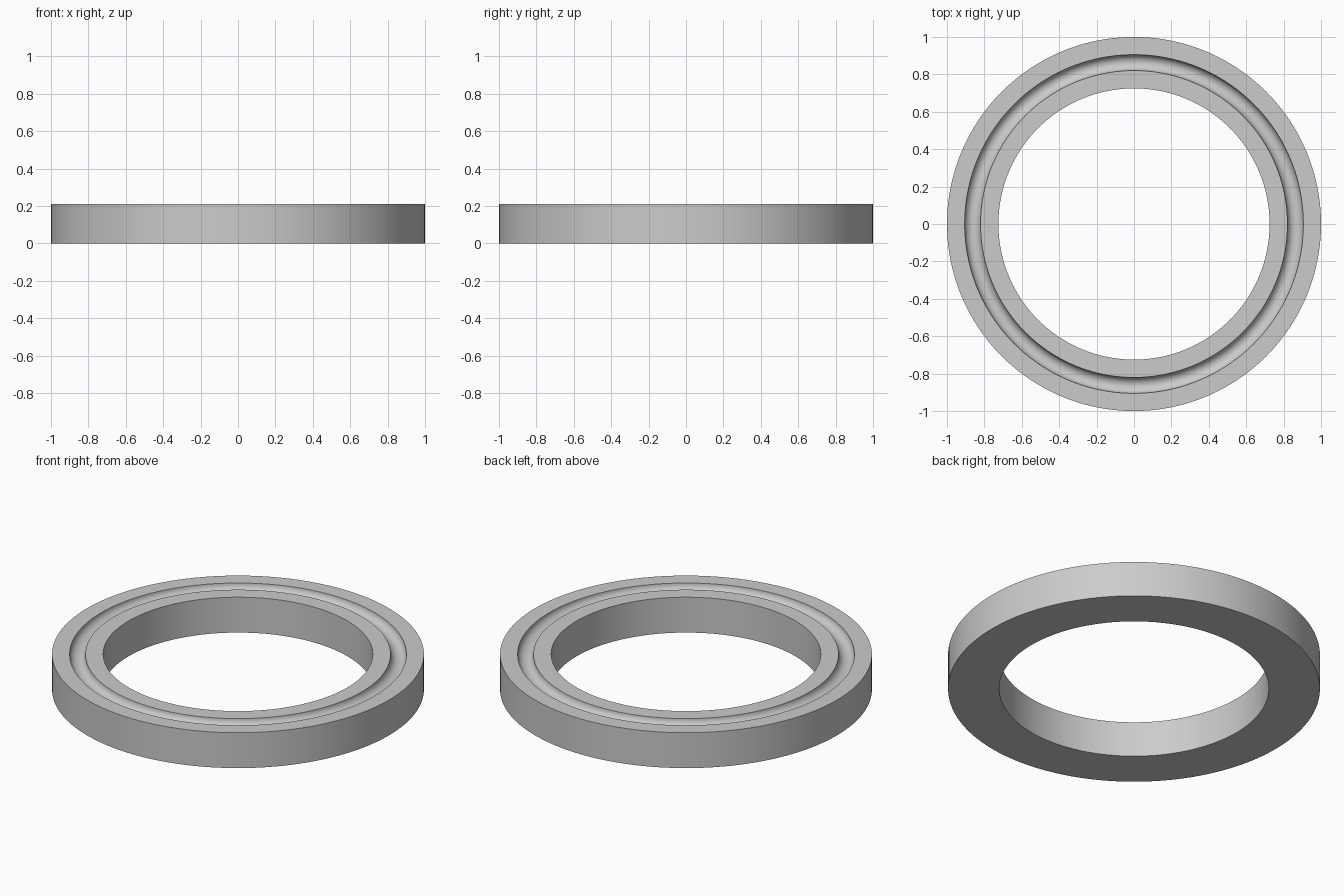
import bpy
import bmesh
from math import cos, sin, pi, radians

cube = bpy.data.objects.get("Cube")
if cube:
    bpy.data.objects.remove(cube, do_unlink=True)

OUTER, INNER, HEIGHT = 1.0, 0.725, 0.21
GROOVE_MID, GROOVE_RADIUS = 0.863, 0.0425
SEGMENTS, ARC_STEPS = 160, 24

# Plain grey metal
steel = bpy.data.materials.new("grey_steel")
steel.use_nodes = True
colour = (0.6, 0.6, 0.6, 1)
steel.diffuse_color = colour
steel.node_tree.nodes["Principled BSDF"].inputs["Base Color"].default_value = colour

# Cross-section: square ring with a half-round ball groove in the top
profile = [(INNER, 0), (OUTER, 0), (OUTER, HEIGHT)]
for i in range(ARC_STEPS + 1):
    a = pi * i / ARC_STEPS
    profile.append((GROOVE_MID + GROOVE_RADIUS * cos(a),
                    HEIGHT - GROOVE_RADIUS * sin(a)))
profile.append((INNER, HEIGHT))

# Revolve the cross-section about the vertical axis
bm = bmesh.new()
rings = []
for s in range(SEGMENTS):
    t = 2 * pi * s / SEGMENTS
    rings.append([bm.verts.new((r * cos(t), r * sin(t), z)) for r, z in profile])
for s, ring in enumerate(rings):
    following = rings[(s + 1) % SEGMENTS]
    for i in range(len(profile)):
        j = (i + 1) % len(profile)
        bm.faces.new((ring[i], following[i], following[j], ring[j]))
bmesh.ops.recalc_face_normals(bm, faces=bm.faces)
mesh = bpy.data.meshes.new("bearing_race")
bm.to_mesh(mesh)
bm.free()

race = bpy.data.objects.new("bearing_race", mesh)
mesh.materials.append(steel)
bpy.context.collection.objects.link(race)

# Smooth the curved walls, keep the rims crisp
bpy.ops.object.select_all(action="DESELECT")
race.select_set(True)
bpy.context.view_layer.objects.active = race
bpy.ops.object.shade_smooth_by_angle(angle=radians(30))
